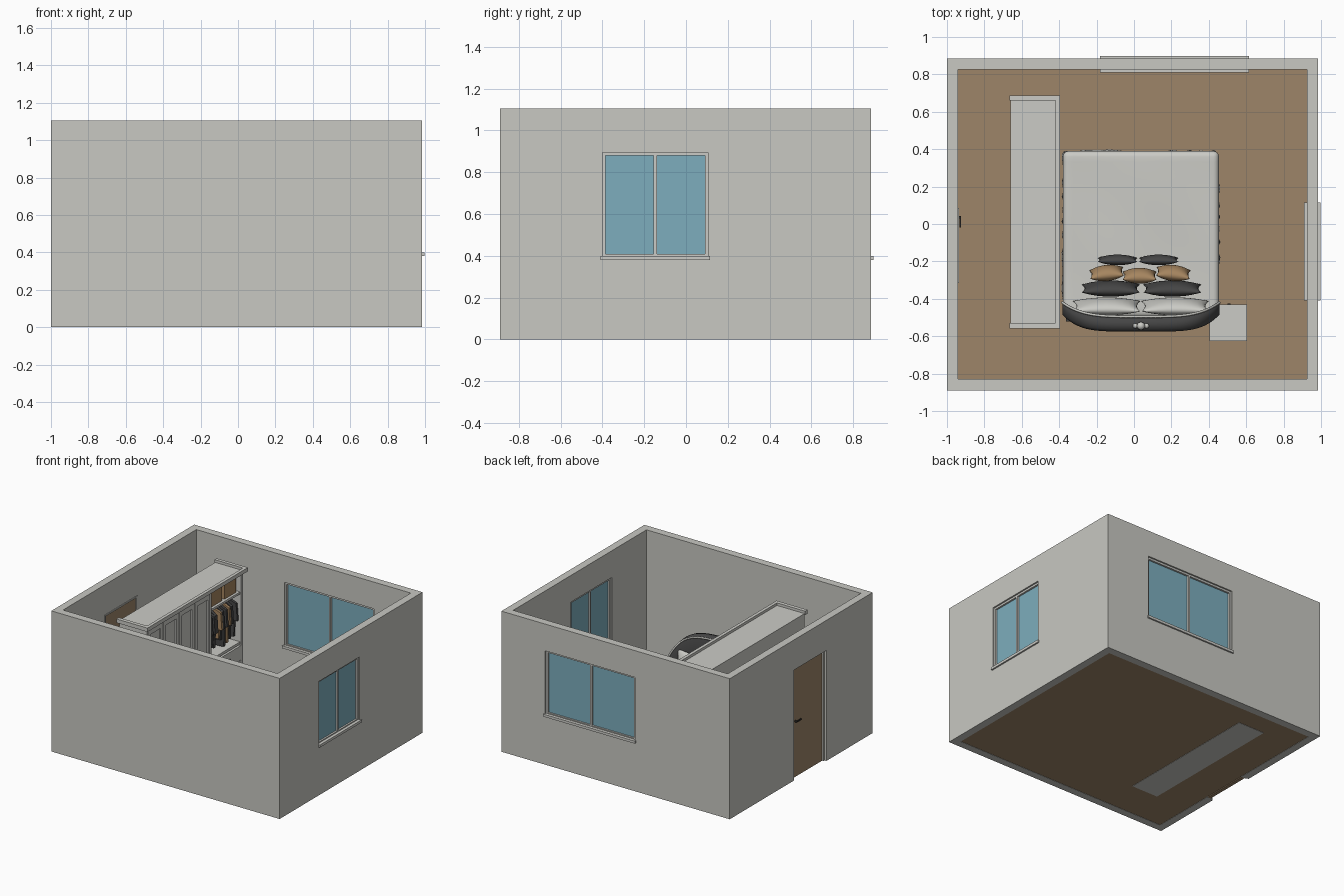
import bpy, bmesh, math, random
from mathutils import Matrix, Vector

if "Cube" in bpy.data.objects:
    bpy.data.objects.remove(bpy.data.objects["Cube"])
random.seed(3)

def mat(name, r, g, b):
    m = bpy.data.materials.new(name)
    m.diffuse_color = (r, g, b, 1)
    m.use_nodes = True
    m.node_tree.nodes["Principled BSDF"].inputs["Base Color"].default_value = m.diffuse_color
    return m

WALL = mat("wall_grey", .58, .58, .54)
WHITE = mat("furniture_white", .60, .60, .565)
WOOD = mat("warm_wood", .34, .235, .14)
GLASS = mat("window_blue", .205, .42, .51)
DARK = mat("charcoal", .06, .06, .06)
TAN = mat("tan_fabric", .38, .235, .115)
METAL = mat("dark_metal", .03, .028, .025)

def finish(name, bm, m, smooth=False):
    bmesh.ops.recalc_face_normals(bm, faces=bm.faces)
    me = bpy.data.meshes.new(name)
    bm.to_mesh(me)
    bm.free()
    me.materials.append(m)
    ob = bpy.data.objects.new(name, me)
    bpy.context.collection.objects.link(ob)
    for p in me.polygons:
        p.use_smooth = smooth
    return ob

def boxes(name, m, *spans):
    """One object made of boxes given as (x0, x1, y0, y1, z0, z1)."""
    bm = bmesh.new()
    for x0, x1, y0, y1, z0, z1 in spans:
        M = Matrix.Translation(((x0+x1)/2, (y0+y1)/2, (z0+z1)/2)) @ \
            Matrix.Diagonal((x1-x0, y1-y0, z1-z0, 1))
        bmesh.ops.create_cube(bm, size=1, matrix=M)
    return finish(name, bm, m)

def cut(ob, *span):
    c = boxes("cutter", WALL, span)
    c.hide_render = True
    mod = ob.modifiers.new("cut", 'BOOLEAN')
    mod.object, mod.solver = c, 'EXACT'
    bpy.context.view_layer.objects.active = ob
    bpy.ops.object.modifier_apply(modifier="cut")
    bpy.data.objects.remove(c)

# room shell with openings for two windows and a door
walls = boxes("walls", WALL, (-1, .985, -.89, .885, 0, 1.105))
cut(walls, -.94, .925, -.83, .825, -.2, 1.3)
cut(walls, .8, 1.1, -.40, .105, .39, .895)
cut(walls, -.175, .605, .7, 1.0, .39, .895)
cut(walls, -1.1, -.85, -.315, .086, -.1, .868)
boxes("floor", WOOD, (-.94, .925, -.83, .825, .002, .008))

# windows: built along a local axis, then placed in the right or back wall
def window(name, a0, a1, d, on_back):
    def put(part, m, *spans):
        # spans are (along0, along1, depth0, depth1, z0, z1)
        out = [s if on_back else (s[2], s[3], s[0], s[1], s[4], s[5]) for s in spans]
        boxes(name + part, m, *out)
    mid, f, z0, z1 = (a0+a1)/2, .015, .40, .895
    put("_frame", WHITE, (a0, a0+f, d-.02, d+.02, z0, z1), (a1-f, a1, d-.02, d+.02, z0, z1),
        (a0+f, a1-f, d-.02, d+.02, z1-f, z1), (a0+f, a1-f, d-.02, d+.02, z0, z0+.008),
        (mid-.008, mid+.008, d-.02, d+.02, z0+.008, z1-f))
    put("_glass", GLASS, (a0+f, mid-.008, d-.006, d+.006, z0+.008, z1-f),
        (mid+.008, a1-f, d-.006, d+.006, z0+.008, z1-f))
    put("_sill", WHITE, (a0-.008, a1+.01, d-.043, d+.044, .38, .40))

window("right_window", -.40, .105, .953, False)
window("back_window", -.175, .605, .853, True)

# door with frame and lever handles on both sides
boxes("door_leaf", WOOD, (-.972, -.945, -.303, .076, 0, .856))
boxes("door_frame", WALL, (-.985, -.936, -.315, -.303, 0, .868),
      (-.985, -.936, .076, .086, 0, .868), (-.985, -.936, -.303, .076, .856, .868))
boxes("door_handles", METAL, (-.99, -.927, .03, .042, .434, .446),
      (-.993, -.985, -.02, .042, .435, .445), (-.932, -.924, -.02, .042, .435, .445))

# wardrobe: carcass, cornice, doors and open hanging bay
X0, XF, YA, YB, BAY = -.66, -.42, -.53, .66, .27
boxes("wardrobe_carcass", WHITE, (X0, X0+.012, YA, YB, .02, .985), (X0, XF, YA, YA+.02, .02, .985),
      (X0, XF, YB-.02, YB, .02, .985), (X0, XF, BAY-.02, BAY, .02, .985),
      (X0, XF, YA, YB, .965, .985), (X0, XF-.01, YA, YB, 0, .05))
boxes("wardrobe_cornice", WHITE, (XF, -.395, -.56, .687, .975, 1.005),
      (-.665, XF, YB, .687, .975, 1.005), (-.665, XF, -.56, YA, .975, 1.005))
boxes("bay_shelves", WHITE, (X0, XF-.01, BAY, YB-.02, .805, .822), (X0, XF-.01, BAY, YB-.02, .41, .43))
boxes("bay_drawers", WHITE, *[(X0+.02, XF, BAY+.004, YB-.024, .055+i*.118, .168+i*.118) for i in range(3)])
boxes("drawer_pulls", METAL, *[(XF, XF+.008, .42, .50, .11+i*.118, .116+i*.118) for i in range(3)])
boxes("storage_boxes", TAN, (-.62, -.45, .30, .445, .822, .94), (-.62, -.45, .475, .62, .822, .94))
w = (BAY - .02 - YA) / 4
for i in range(4):
    y0, y1 = YA + i*w + .004, YA + (i+1)*w - .004
    boxes("wardrobe_door_%d" % (i+1), WHITE, (XF-.014, XF-.006, y0, y1, .055, .965),
          (XF-.006, XF+.006, y0, y0+.03, .055, .965), (XF-.006, XF+.006, y1-.03, y1, .055, .965),
          (XF-.006, XF+.006, y0+.03, y1-.03, .925, .965), (XF-.006, XF+.006, y0+.03, y1-.03, .055, .10))
    yh = y1 - .015 if i % 2 == 0 else y0 + .015
    boxes("wardrobe_handle_%d" % (i+1), METAL, (XF+.006, XF+.014, yh-.004, yh+.004, .44, .53))
boxes("hanging_rail", METAL, (-.544, -.536, BAY, YB-.02, .775, .783))

# garments hanging on the rail, shoulder-shaped and facing along the rail
def garment(name, y, length, m):
    half = [(.012, .772), (.095, .735), (.105, .60), (.08, .60), (.075, .77-length), (0, .765-length)]
    prof = half + [(-a, z) for a, z in reversed(half[:-1])]
    bm = bmesh.new()
    f = bm.faces.new([bm.verts.new((-.54+a, y-.009, z)) for a, z in prof])
    r = bmesh.ops.extrude_face_region(bm, geom=[f])
    for v in r["geom"]:
        if isinstance(v, bmesh.types.BMVert):
            v.co.y += .02
    bmesh.ops.rotate(bm, verts=bm.verts, cent=(-.54, y, 0),
                     matrix=Matrix.Rotation(random.uniform(-.15, .15), 3, 'Z'))
    finish(name, bm, m)

for i in range(9):
    garment("garment_%d" % (i+1), .305 + i*.038, random.uniform(.24, .33), TAN if i in (3, 6) else DARK)

# bed: base, mattress and softly wrinkled cover
CX, TOP = .037, .25
boxes("bed_base", DARK, (CX-.40, CX+.40, -.52, .38, .01, .10))
bm = bmesh.new()
bmesh.ops.create_cube(bm, size=1, matrix=Matrix.Translation((CX, -.055, .145)) @ Matrix.Diagonal((.835, .89, .21, 1)))
bmesh.ops.bevel(bm, geom=[e for e in bm.edges if max(v.co.z for v in e.verts) > .2],
                offset=.03, segments=4, affect='EDGES', profile=.5)
bmesh.ops.subdivide_edges(bm, edges=[e for e in bm.edges if e.calc_length() > .1], cuts=30, use_grid_fill=True)
for v in bm.verts:
    x, y, z = v.co
    fall = max(0, (TOP - z) / .21)
    if fall > .2:
        d = Vector((x-CX, y+.055, 0)).normalized()
        v.co += d * .008 * fall * math.sin(38*(x+y) + 9*math.sin(7*(x-y)))
    else:
        v.co.z += .003 * math.sin(9*x + 4*y) * math.sin(7*y)
finish("bed_cover", bm, WHITE, True)

# curved wraparound headboard with arched top
def head(t):
    a = abs(t)
    return (CX + .42*t, -.575 + .09*a**5, -.495 + .075*a**4, .60 - .05*a**2 - .16*a**6)

bm = bmesh.new()
rings = []
for i in range(33):
    x, yo, yi, z = head(i/16 - 1)
    ym = (yo+yi)/2
    sec = [(yo, .02), (yo, z-.03), (yo+.012, z-.006), (ym, z), (yi-.012, z-.006), (yi, z-.03), (yi, .02)]
    rings.append([bm.verts.new((x, y, zz)) for y, zz in sec])
for a, b in zip(rings, rings[1:]):
    for k in range(7):
        n = (k+1) % 7
        bm.faces.new((a[k], a[n], b[n], b[k]))
bm.faces.new(rings[0])
bm.faces.new(rings[-1])
hb = finish("headboard", bm, DARK, True)

def rope(name, pts, r, m):
    cu = bpy.data.curves.new(name, 'CURVE')
    cu.dimensions, cu.bevel_depth, cu.bevel_resolution, cu.use_fill_caps = '3D', r, 2, True
    sp = cu.splines.new('POLY')
    sp.points.add(len(pts)-1)
    for p, q in zip(sp.points, pts):
        p.co = (*q, 1)
    cu.materials.append(m)
    bpy.context.collection.objects.link(bpy.data.objects.new(name, cu))

H = [head(i/16 - 1) for i in range(33)]
rope("headboard_trim", [(x, yi, z-.015) for x, yo, yi, z in H], .007, WHITE)
bm = bmesh.new()
for dx, dz, r in ((0, .012, .022), (-.03, .004, .014), (.03, .004, .014)):
    bmesh.ops.create_icosphere(bm, subdivisions=2, radius=r, matrix=Matrix.Translation((CX+dx, -.545, .60+dz)))
finish("headboard_ornament", bm, WHITE, True)

# pillows: pinched cushions leaning back on the headboard
def pillow(name, x, y, wd, ht, th, lean, m, turn=0):
    bm = bmesh.new()
    N = 12
    for s in (-1, 1):
        g = []
        for i in range(N+1):
            u = math.sin((i/N - .5) * math.pi)
            row = []
            for j in range(N+1):
                v = math.sin((j/N - .5) * math.pi)
                t = math.sqrt(max(0, (1-u*u) * (1-v*v)))
                row.append(bm.verts.new((wd/2*u*(1-.1*(1-v*v)), s*th/2*t, ht/2*v*(1-.1*(1-u*u)))))
            g.append(row)
        for i in range(N):
            for j in range(N):
                bm.faces.new((g[i][j], g[i+1][j], g[i+1][j+1], g[i][j+1]))
    bmesh.ops.remove_doubles(bm, verts=bm.verts, dist=1e-5)
    ob = finish(name, bm, m, True)
    zc = TOP + ht/2*math.cos(lean) + .1*th
    ob.matrix_world = Matrix.Translation((x, y, zc)) @ Matrix.Rotation(turn, 4, 'Z') @ Matrix.Rotation(lean, 4, 'X')

for side, s in (("left", -1), ("right", 1)):
    pillow("white_pillow_"+side, CX+.183*s, -.44, .36, .20, .085, .28, WHITE)
    pillow("grey_pillow_"+side, CX+.165*s+.003, -.345, .31, .17, .08, .25, DARK)
    pillow("tan_cushion_"+side, CX+.178*s-.005, -.262, .18, .15, .08, .3, TAN, -.1*s)
    pillow("small_grey_cushion_"+side, CX+.11*s-.015, -.192, .21, .10, .055, .2, DARK)
pillow("tan_cushion_middle", .03, -.277, .18, .14, .08, .3, TAN)

# nightstand beside the bed
boxes("nightstand", WHITE, (.41, .60, -.62, -.44, .02, .23), (.405, .605, -.625, -.43, .23, .245),
      (.42, .59, -.44, -.432, .03, .122), (.42, .59, -.44, -.432, .13, .222))
boxes("nightstand_knobs", METAL, (.50, .515, -.432, -.424, .07, .085), (.50, .515, -.432, -.424, .17, .185))
